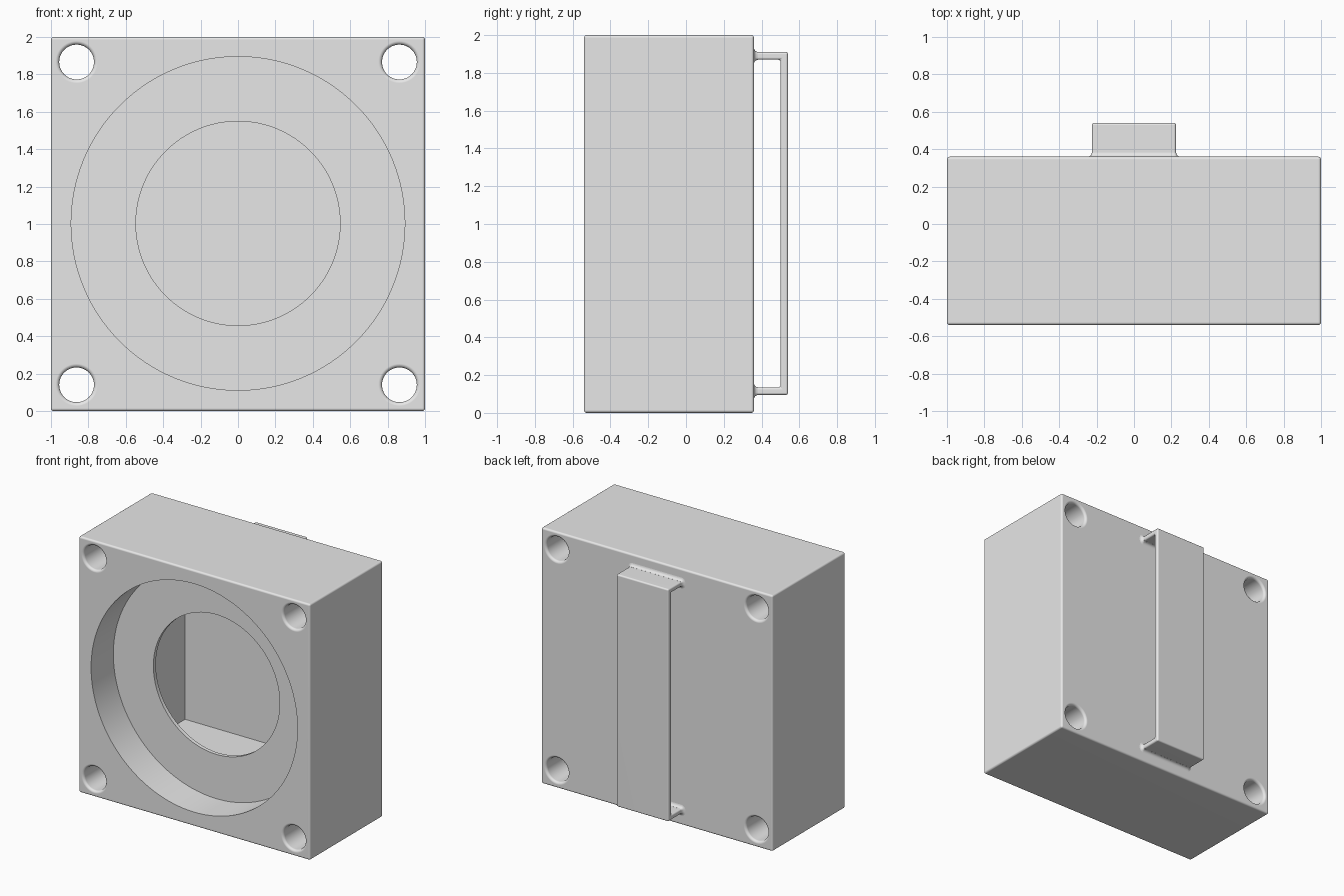
import bpy, bmesh
from math import sin, cos, pi, radians
from mathutils import Vector

if "Cube" in bpy.data.objects:
    bpy.data.objects.remove(bpy.data.objects["Cube"], do_unlink=True)

grey = bpy.data.materials.new("light grey")
grey.use_nodes = True
grey.diffuse_color = (0.8, 0.8, 0.8, 1)
grey.node_tree.nodes["Principled BSDF"].inputs["Base Color"].default_value = (0.8, 0.8, 0.8, 1)

FRONT, BACK = -0.54, 0.36


def finish(name, bm):
    bmesh.ops.recalc_face_normals(bm, faces=bm.faces)
    mesh = bpy.data.meshes.new(name)
    bm.to_mesh(mesh)
    bm.free()
    mesh.materials.append(grey)
    obj = bpy.data.objects.new(name, mesh)
    bpy.context.collection.objects.link(obj)
    return obj


def loft(name, rings):
    """Skin a stack of closed rings and cap both ends."""
    bm = bmesh.new()
    loops = [[bm.verts.new(p) for p in ring] for ring in rings]
    for a, b in zip(loops, loops[1:]):
        for i in range(len(a)):
            j = (i + 1) % len(a)
            bm.faces.new((a[i], a[j], b[j], b[i]))
    bm.faces.new(loops[0])
    bm.faces.new(loops[-1])
    return finish(name, bm)


def revolve(name, profile, x, z, sides):
    """Turn (radius, y) points about an axis along y."""
    angles = [2 * pi * i / sides for i in range(sides)]
    return loft(name, [[(x + r * cos(a), y, z + r * sin(a)) for a in angles]
                       for r, y in profile])


def box(name, lo, hi):
    bm = bmesh.new()
    bmesh.ops.create_cube(bm, size=1)
    lo, hi = Vector(lo), Vector(hi)
    for v in bm.verts:
        v.co = (lo + hi) / 2 + v.co * (hi - lo)
    return finish(name, bm)


def activate(obj):
    bpy.ops.object.select_all(action='DESELECT')
    obj.select_set(True)
    bpy.context.view_layer.objects.active = obj


def bevel(obj, width):
    mod = obj.modifiers.new("rounded edges", 'BEVEL')
    mod.width, mod.segments, mod.limit_method = width, 4, 'ANGLE'
    activate(obj)
    bpy.ops.object.modifier_apply(modifier=mod.name)


def cut(obj, cutter):
    cutter.hide_render = True
    mod = obj.modifiers.new("cut", 'BOOLEAN')
    mod.operation, mod.solver, mod.object = 'DIFFERENCE', 'EXACT', cutter
    activate(obj)
    bpy.ops.object.modifier_apply(modifier=mod.name)
    bpy.data.objects.remove(cutter, do_unlink=True)


def smooth(obj):
    activate(obj)
    bpy.ops.object.shade_smooth_by_angle(angle=radians(32))
    mod = obj.modifiers.new("flat face normals", 'WEIGHTED_NORMAL')
    mod.keep_sharp = True


# Square housing with softly rounded edges
housing = box("housing", (-1, FRONT, 0), (1, BACK, 2))
bevel(housing, 0.015)

# Hollow chamber, then the stepped round opening with its thin lip
cut(housing, box("chamber_cutter", (-0.64, -0.235, 0.36), (0.64, 0.26, 1.64)))
cut(housing, revolve("opening_cutter",
                     [(0.892, -0.7), (0.892, -0.265), (0.546, -0.265), (0.546, 0)],
                     0, 1.003, 128))

# Through holes in the corners, rounded at both rims
R, ROUND = 0.093, 0.02
steps = [radians(22.5 * i) for i in range(5)]
rim = [(R + ROUND * (1 - sin(t)), ROUND * (1 - cos(t))) for t in steps]
hole = ([(R + ROUND, FRONT - 0.1)] + [(r, FRONT + d) for r, d in rim]
        + [(r, BACK - d) for r, d in reversed(rim)] + [(R + ROUND, BACK + 0.1)])
for x in (-0.863, 0.863):
    for z in (-0.863, 0.863):
        cut(housing, revolve("hole_cutter", hole, x, 1.003 + z, 48))
smooth(housing)

# Flat strap bracket on the back: a U profile swept across x
LOW, HIGH, OUT, THICK, HALF = 0.095, 1.91, 0.54, 0.04, 0.225
ROOT = BACK - 0.03
profile = [(ROOT, LOW), (OUT, LOW), (OUT, HIGH), (ROOT, HIGH), (ROOT, HIGH - THICK),
           (OUT - THICK, HIGH - THICK), (OUT - THICK, LOW + THICK), (ROOT, LOW + THICK)]
bracket = loft("back_bracket", [[(x, y, z) for y, z in profile] for x in (-HALF, HALF)])
bevel(bracket, 0.012)
smooth(bracket)


def rounded_ring(y, z, grow):
    """Rounded rectangle around a bracket leg, grown outwards."""
    corner = 0.012
    cx, cz = HALF - corner, THICK / 2 - corner
    ring = []
    for k, (sx, sz) in enumerate([(1, 1), (-1, 1), (-1, -1), (1, -1)]):
        for i in range(5):
            a = pi / 2 * (k + i / 4)
            ring.append((sx * cx + (corner + grow) * cos(a), y,
                         z + sz * cz + (corner + grow) * sin(a)))
    return ring


# Flared fillets where the bracket legs meet the housing
FLARE = 0.022
for name, z in (("lower_leg_fillet", LOW + THICK / 2), ("upper_leg_fillet", HIGH - THICK / 2)):
    rings = [rounded_ring(BACK - 0.01, z, FLARE)]
    rings += [rounded_ring(BACK + FLARE * (1 - cos(t)), z, FLARE * (1 - sin(t)) + 0.0005)
              for t in steps]
    smooth(loft(name, rings))
